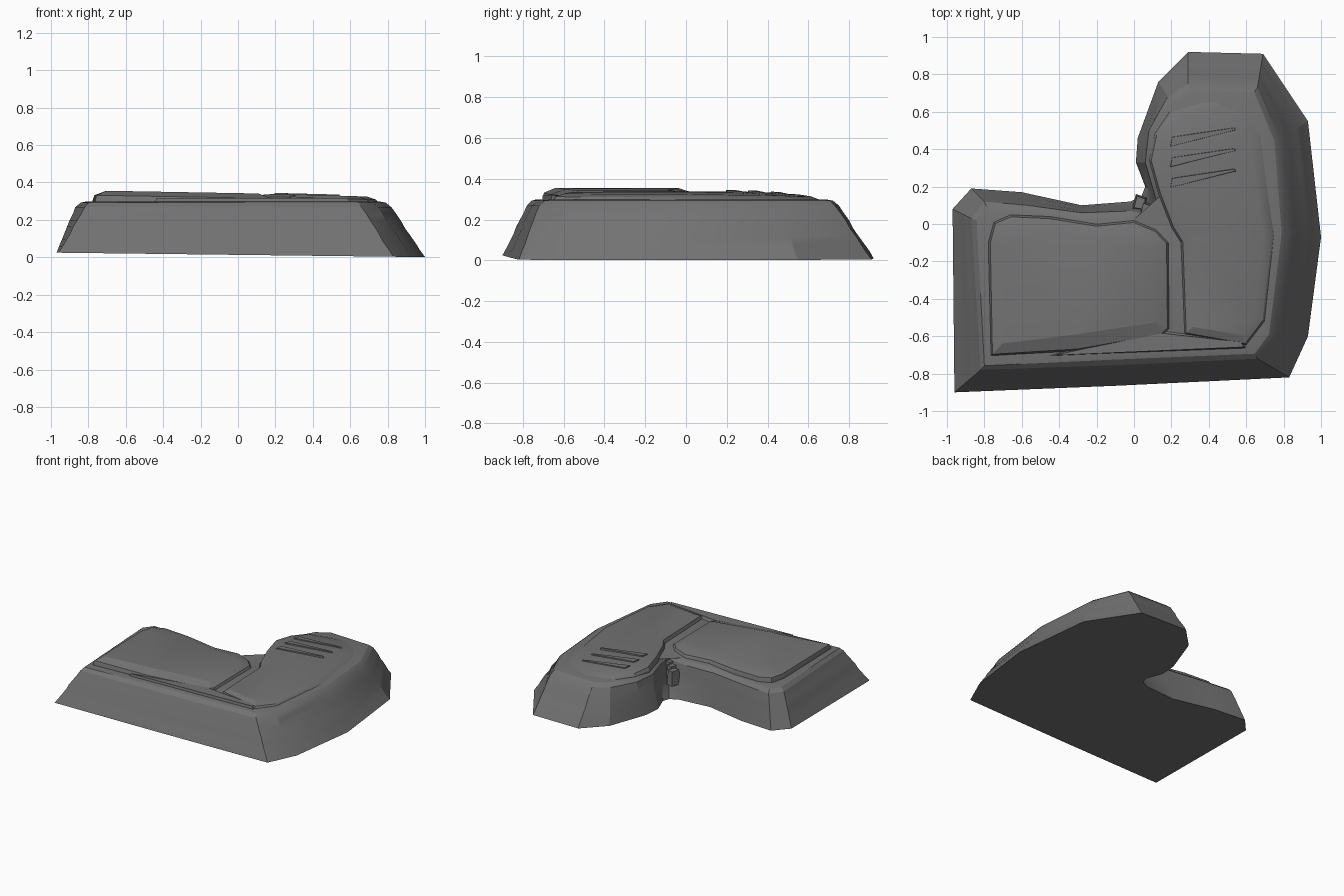
import bpy, bmesh, random
from mathutils import Vector

random.seed(4)
cube = bpy.data.objects.get("Cube")
if cube:
    bpy.data.objects.remove(cube)

stone = bpy.data.materials.new("dark grey stone")
colour = (0.17, 0.17, 0.17, 1)
stone.diffuse_color = colour
stone.use_nodes = True
stone.node_tree.nodes["Principled BSDF"].inputs["Base Color"].default_value = colour


def loft(name, rings):
    """Skin a stack of matching rings and cap both ends."""
    bm = bmesh.new()
    loops = [[bm.verts.new(p) for p in ring] for ring in rings]
    count = len(loops[0])
    for low, high in zip(loops, loops[1:]):
        for i in range(count):
            j = (i + 1) % count
            bm.faces.new((low[i], low[j], high[j], high[i]))
    caps = [bm.faces.new(loops[0][::-1]), bm.faces.new(loops[-1])]
    bmesh.ops.triangulate(bm, faces=caps)
    bmesh.ops.recalc_face_normals(bm, faces=bm.faces)
    mesh = bpy.data.meshes.new(name)
    bm.to_mesh(mesh)
    bm.free()
    obj = bpy.data.objects.new(name, mesh)
    bpy.context.collection.objects.link(obj)
    mesh.materials.append(stone)
    bpy.ops.object.select_all(action='DESELECT')
    obj.select_set(True)
    bpy.context.view_layer.objects.active = obj
    bpy.ops.object.shade_smooth_by_angle(angle=0.35)


def inset(outline, d):
    """Move every corner of an anticlockwise outline inward by d."""
    out = []
    for i, p in enumerate(outline):
        p = Vector(p)
        a = (p - Vector(outline[i - 1])).normalized()
        b = (Vector(outline[(i + 1) % len(outline)]) - p).normalized()
        n = Vector((-a.y - b.y, a.x + b.x)).normalized()
        out.append(tuple(p + n * d))
    return out


# Sloping L-shaped base: foot outline and matching shoulder outline
foot = [(-.96, -.90), (-.1, -.865), (.83, -.82), (.93, -.6), (1, -.07),
        (.93, .55), (.69, .91), (.29, .92), (.13, .76), (.02, .46),
        (.01, .33), (.06, .2), (.04, .15), (-.02, .12), (-.28, .10),
        (-.6, .17), (-.87, .19), (-.97, .08)]
shoulder = [(-.82, -.78), (-.1, -.755), (.66, -.72), (.75, -.60), (.82, -.05),
            (.78, .45), (.66, .73), (.29, .75), (.18, .68), (.08, .50),
            (.06, .33), (.11, .16), (.14, .03), (-.01, .07), (-.28, .06),
            (-.57, .10), (-.8, .12), (-.87, .03)]
rings = []
steps = 7
for k in range(steps + 1):
    t = k / steps
    wobble = 0.006 if 0 < k < steps else 0
    ring = []
    for a, b in zip(foot, shoulder):
        p = Vector(a).lerp(Vector(b), t + random.uniform(-wobble, wobble) * 4)
        z = (0.013 - 0.012 * p.x) * (1 - t) + 0.268 * t
        ring.append((p.x, p.y, z))
    rings.append(ring)
# Narrow ledge rising to the foot of the top slabs
rings.append([(x, y, 0.292) for x, y in inset(shoulder, 0.03)])
rings.append([(x, y, 0.298) for x, y in inset(shoulder, 0.06)])
loft("base", rings)


# Two raised slabs separated by a groove
def left_height(x, y):
    return 0.343 - 0.018 * x


def right_height(x, y):
    return 0.338 - 0.03 * max(0, x - 0.25) - 0.06 * max(0, y - 0.3)


def slab(name, outline, height, rim, bevel):
    edge = inset(outline, 0.012)
    top = inset(outline, bevel)
    loft(name, [[(x, y, 0.26) for x, y in outline],
                [(x, y, 0.295) for x, y in outline],
                [(x, y, height(x, y) - rim) for x, y in edge],
                [(x, y, height(x, y)) for x, y in top]])


left_slab = [(-.765, -.705), (-.3, -.68), (.15, -.60), (.19, -.56), (.185, -.10),
             (.12, -.03), (0, .02), (-.2, .0), (-.45, .04), (-.66, .05),
             (-.75, .01), (-.78, -.10)]
right_slab = [(.27, -.59), (.60, -.65), (.70, -.52), (.75, -.06), (.68, .47),
              (.60, .60), (.43, .67), (.19, .60), (.11, .48), (.08, .34),
              (.13, .16), (.20, -.02), (.25, -.10)]
slab("left_slab", left_slab, left_height, 0.025, 0.09)
slab("right_slab", right_slab, right_height, 0.015, 0.06)

# Low lip along the front, closing the groove
lip = [(-.45, -.705), (.60, -.665), (.58, -.62), (.15, -.57), (-.3, -.66)]
slab("front_lip", lip, lambda x, y: 0.318, 0.01, 0.014)

# Shallow wedges weathered across the rounded end
for i in range(3):
    y = 0.20 + 0.11 * i
    ridge = [(.19, y - .01), (.55, y + .08), (.54, y + .10), (.2, y + .05)]
    loft("ridge_" + str(i + 1),
         [[(x, v, 0.30) for x, v in ridge],
          [(x, v, right_height(x, v) + 0.006) for x, v in inset(ridge, 0.008)]])

# Rubble in the inner corner
for i in range(5):
    cx, cy = 0.03 + 0.035 * i, 0.12 - 0.03 * i + random.uniform(-.01, .01)
    rock = [(cx - .04, cy - .04), (cx + .03, cy - .05), (cx + .04, cy + .02), (cx - .02, cy + .04)]
    loft("rubble_" + str(i + 1),
         [[(x, y, 0.12) for x, y in rock],
          [(x, y, 0.23 + 0.015 * i) for x, y in inset(rock, 0.012)]])
